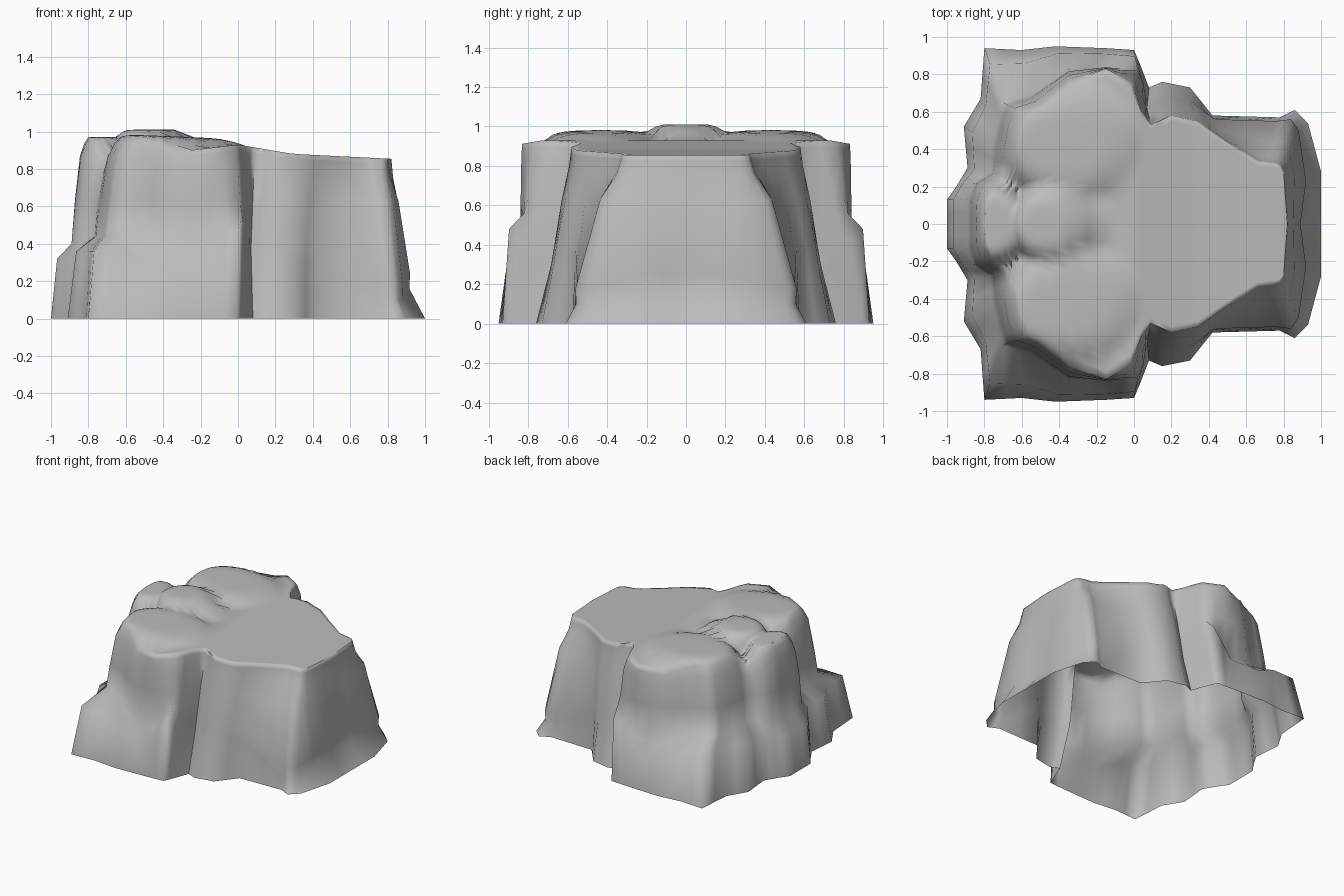
import bpy
import bmesh
from mathutils import Vector

cube = bpy.data.objects.get("Cube")
if cube:
    bpy.data.objects.remove(cube, do_unlink=True)

# Half outlines, running from the long end round to the boulder end
BASE = [(1, 0), (1, .28), (.93, .54), (.86, .61), (.78, .57), (.42, .58), (.3, .73),
        (.15, .76), (.08, .73), (.03, .86), (0, .93), (-.15, .94), (-.42, .95),
        (-.6, .93), (-.8, .94), (-.82, .67), (-.91, .52), (-.89, .3), (-.95, .2),
        (-1, .13), (-1, 0)]
WALL = [(.89, 0), (.92, .23), (.88, .5), (.84, .56), (.76, .55), (.43, .56), (.3, .66),
        (.15, .67), (.07, .62), (.05, .75), (.02, .82), (-.15, .84), (-.35, .83),
        (-.56, .69), (-.7, .65), (-.73, .55), (-.76, .42), (-.77, .28), (-.86, .22),
        (-.89, .13), (-.89, 0)]
TOP = [(.82, 0), (.8, .28), (.78, .31), (.75, .32), (.66, .33), (.48, .45), (.34, .55),
       (.2, .58), (.09, .53), (.04, .6), (-.02, .74), (-.15, .83), (-.34, .76),
       (-.5, .62), (-.57, .59), (-.61, .52), (-.63, .38), (-.68, .25), (-.76, .2),
       (-.79, .11), (-.8, 0)]


def ledge_height(x, y):
    """Height of the step around the foot of the rock."""
    if x > .7:
        return .16 if y < .4 else .1
    if x > .02:
        return .3
    if x > -.1:
        return .48
    if x > -.5:
        return .26
    return .36 if y > .25 else .32


def dome(x, y, cx, cy, rx, ry):
    """Flat-topped bump that fades softly to zero at its rim."""
    r = ((x - cx) / rx) ** 2 + ((y - cy) / ry) ** 2
    d = max(0, 1 - r * r)
    return d * d * (3 - 2 * d)


def top_height(x, y):
    """Sloping plateau with the side and rear boulders rising from it."""
    if x > .3:
        z = .88 - .05 * (x - .3)
    elif x > 0:
        z = .93 - .17 * x
    else:
        z = .93 + .12 * max(x, -.65)
    side = (.96 - .04 * x - z) * dome(x, y, -.36, .43, .4, .34)
    middle = (1.01 - z) * dome(x, y, -.45, 0, .26, .24)
    rear = (.97 - z) * dome(x, y, -.74, 0, .2, .24)
    return z + max(0, side, middle, rear)


def mix(a, b, t):
    return Vector(a).lerp(Vector(b), t)


def column(base, wall, top):
    """One vertical strip of the flank, foot to rim."""
    step = ledge_height(*base)
    rim = top_height(*top)
    # The long end flares over a low skirt, the waist tapers, the boulders bulge
    if base[0] > .7:
        outer, slopes = 1.05, (.52, .87, .96)
    elif base[0] > .02:
        outer, slopes = .85, (.45, .85, .96)
    else:
        outer, slopes = .3, (.2, .5, .78)
    levels = [(base, 0), (mix(base, wall, outer), step), (wall, step + .08),
              (mix(wall, top, slopes[0]), .63), (mix(wall, top, slopes[1]), rim - .1),
              (mix(wall, top, slopes[2]), rim - .03), (top, rim)]
    return [(p[0], p[1], z) for p, z in levels]


def cap_row(top, parts=18):
    """Continue a strip across the top to the centre line."""
    x, rim = top
    ys = [rim * (1 - i / parts) for i in range(1, parts + 1)]
    return [(x, y, top_height(x, y)) for y in ys]


def with_midpoints(rows):
    """Add a halfway strip between each pair of strips on the flank."""
    result = [rows[0]]
    for a, b in zip(rows, rows[1:]):
        result += [[mix(p, q, .5) for p, q in zip(a, b)], b]
    return result


# Rock shell: flank and cap lofted as one open-bottomed half
flank = with_midpoints([column(*c) for c in zip(BASE, WALL, TOP)])
bm = bmesh.new()
rows = []
for strip in flank:
    x, y, z = strip[-1]
    points = list(strip[:-1]) + [(x, y, top_height(x, y))] + cap_row((x, y))
    rows.append([bm.verts.new(p) for p in points])
for a, b in zip(rows, rows[1:]):
    for i in range(len(a) - 1):
        bm.faces.new((a[i], b[i], b[i + 1], a[i + 1]))
bmesh.ops.remove_doubles(bm, verts=bm.verts, dist=.0005)
bmesh.ops.recalc_face_normals(bm, faces=bm.faces)
highest = max(bm.faces, key=lambda f: f.calc_center_median().z)
if highest.normal.z < 0:
    bmesh.ops.reverse_faces(bm, faces=bm.faces)

mesh = bpy.data.meshes.new("rock_shell")
bm.to_mesh(mesh)
bm.free()
rock = bpy.data.objects.new("rock_shell", mesh)
bpy.context.collection.objects.link(rock)

# Grey stone
stone = bpy.data.materials.new("grey_stone")
stone.use_nodes = True
colour = (.5, .5, .5, 1)
stone.diffuse_color = colour
stone.node_tree.nodes["Principled BSDF"].inputs["Base Color"].default_value = colour
mesh.materials.append(stone)

# Matching other half
mirror = rock.modifiers.new("Mirror", 'MIRROR')
mirror.use_axis = (False, True, False)
mirror.use_clip = True
mirror.merge_threshold = .001

bpy.context.view_layer.objects.active = rock
rock.select_set(True)
bpy.ops.object.modifier_apply(modifier=mirror.name)
bpy.ops.object.shade_smooth_by_angle(angle=1.5)
